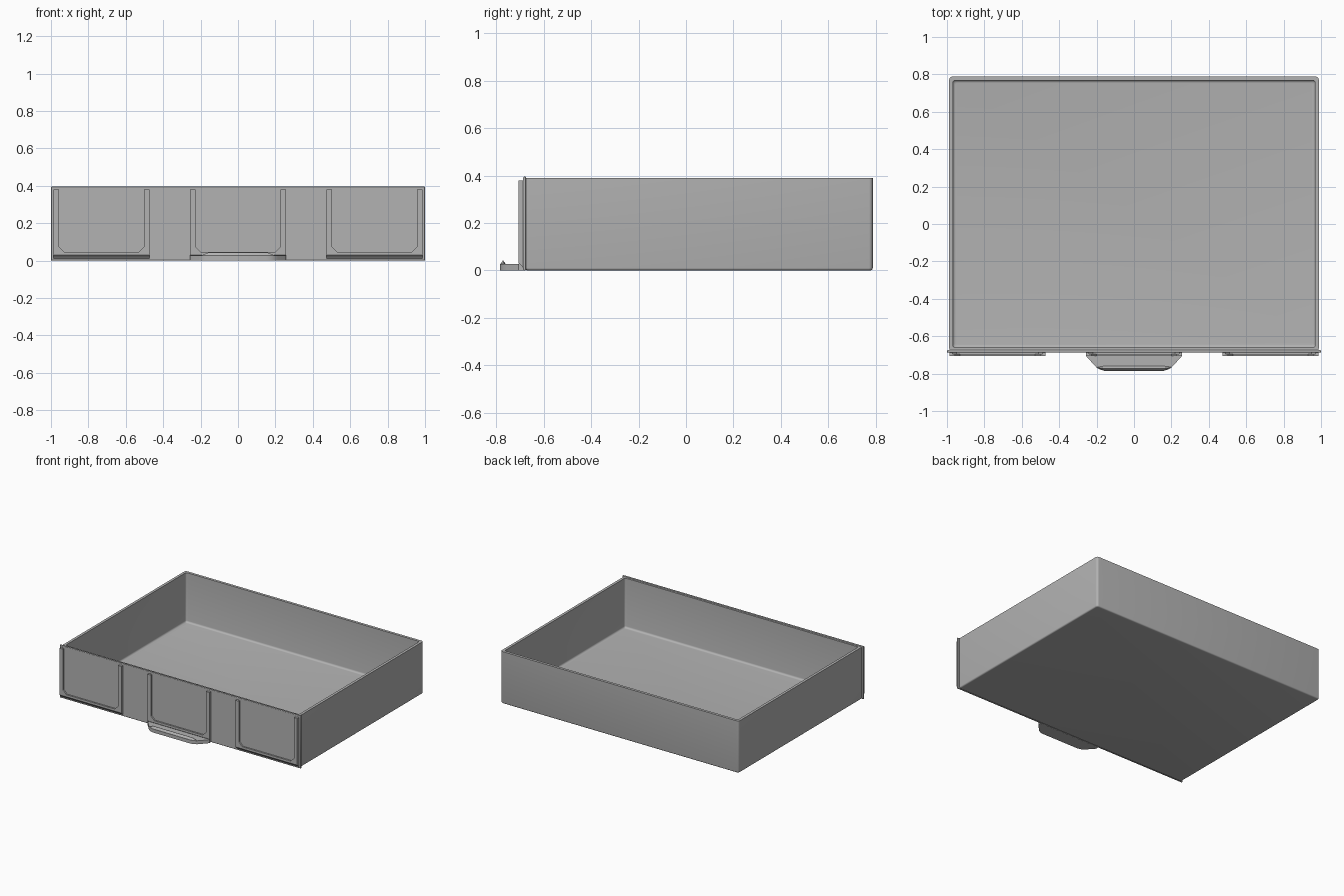
import bpy, bmesh, math

cube = bpy.data.objects.get("Cube")
if cube:
    bpy.data.objects.remove(cube, do_unlink=True)

grey = bpy.data.materials.new("plain grey")
grey.use_nodes = True
COLOR = (0.45, 0.45, 0.45, 1)
grey.diffuse_color = COLOR
grey.node_tree.nodes["Principled BSDF"].inputs["Base Color"].default_value = COLOR


def finish(bm, name, smooth=True):
    bmesh.ops.recalc_face_normals(bm, faces=bm.faces)
    mesh = bpy.data.meshes.new(name)
    bm.to_mesh(mesh)
    bm.free()
    mesh.materials.append(grey)
    obj = bpy.data.objects.new(name, mesh)
    bpy.context.collection.objects.link(obj)
    if smooth:
        bpy.ops.object.select_all(action="DESELECT")
        bpy.context.view_layer.objects.active = obj
        obj.select_set(True)
        bpy.ops.object.shade_smooth_by_angle(angle=math.radians(35))
    return obj


def loft(name, rings):
    """Skin closed rings of equal length and cap both ends."""
    bm = bmesh.new()
    loops = [[bm.verts.new(p) for p in ring] for ring in rings]
    n = len(loops[0])
    for a, b in zip(loops, loops[1:]):
        for i in range(n):
            j = (i + 1) % n
            bm.faces.new((a[i], a[j], b[j], b[i]))
    bm.faces.new(loops[0])
    bm.faces.new(loops[-1])
    return finish(bm, name)


def rounded_rect(inset, radius, z, steps=5):
    x, y0, y1 = 0.988 - inset, -0.68 + inset, 0.788 - inset
    corners = [(x, y1, 0), (-x, y1, 90), (-x, y0, 180), (x, y0, 270)]
    ring = []
    for cx, cy, start in corners:
        cx -= math.copysign(radius, cx)
        cy -= math.copysign(radius, cy)
        for k in range(steps + 1):
            a = math.radians(start + 90 * k / steps)
            ring.append((cx + radius * math.cos(a), cy + radius * math.sin(a), z))
    return ring


# Open tray: outside with rounded base, rim, inside with floor fillet
WALL, FLOOR, TOP, FILLET = 0.02, 0.018, 0.39, 0.014
quarter = [math.radians(90 * k / 4) for k in range(5)]
rings = [rounded_rect(0.01 * (1 - math.sin(a)), 0.016, 0.01 * (1 - math.cos(a)))
         for a in quarter]
rings += [rounded_rect(0, 0.016, TOP), rounded_rect(WALL, 0.012, TOP)]
rings += [rounded_rect(WALL + FILLET * (1 - math.cos(a)), 0.012,
                       FLOOR + FILLET * (1 - math.sin(a))) for a in quarter]
loft("tray", rings)


def prism(name, outline, y0, y1, back_outline=None):
    """Extrude an x-z outline from y0 (front) to y1 (back)."""
    back = back_outline or outline
    return loft(name, [[(x, y0, z) for x, z in outline], [(x, y1, z) for x, z in back]])


# Front panel, slightly wider and taller than the tray
panel = prism("front_panel", [(-1, 0), (1, 0), (1, 0.395), (-1, 0.395)], -0.687, -0.674)
bevel = panel.modifiers.new("soft_edges", "BEVEL")
bevel.width = 0.004
bevel.segments = 2


def u_outline(cx, width, bottom, base, chamfer):
    """Open-topped U shape with chamfered inner corners."""
    o, i, top = 0.256, 0.256 - width, 0.38
    right = [(o, bottom), (o, top), (i, top), (i, base + chamfer), (i - chamfer, base)]
    left = [(-x, z) for x, z in reversed(right)]
    return [(cx + x, z) for x, z in right + left]


# Three label holders: slot spacer behind an overhanging lip, sloped underside
for name, cx in (("right", -0.73), ("middle", 0), ("left", 0.73)):
    prism(name + "_label_spacer", u_outline(cx, 0.016, 0.02, 0.032, 0.02),
          -0.695, -0.686, u_outline(cx, 0.016, 0.01, 0.032, 0.02))
    prism(name + "_label_lip", u_outline(cx, 0.028, 0.03, 0.046, 0.028),
          -0.706, -0.695, u_outline(cx, 0.028, 0.02, 0.046, 0.028))

# Pull tab with tapered sides and rounded front corners
side = [(0.256, -0.684), (0.256, -0.706), (0.212, -0.755), (0.198, -0.769),
        (0.18, -0.779), (0.155, -0.785)]
tab = side + [(-x, y) for x, y in reversed(side)]
loft("pull_tab", [[(x, y, z) for x, y in tab] for z in (0, 0.026)])

# Finger ridge along the front edge of the tab, tapering at its ends
ridge = [(-0.785, 0.024), (-0.772, 0.042), (-0.758, 0.024)]
rings = []
for x, s in ((-0.2, 0), (-0.16, 1), (0.16, 1), (0.2, 0)):
    rings.append([(x, -0.765 + (y + 0.765) * (0.2 + 0.8 * s), 0.024 + (z - 0.024) * (0.1 + 0.9 * s))
                  for y, z in ridge])
loft("finger_ridge", rings)
